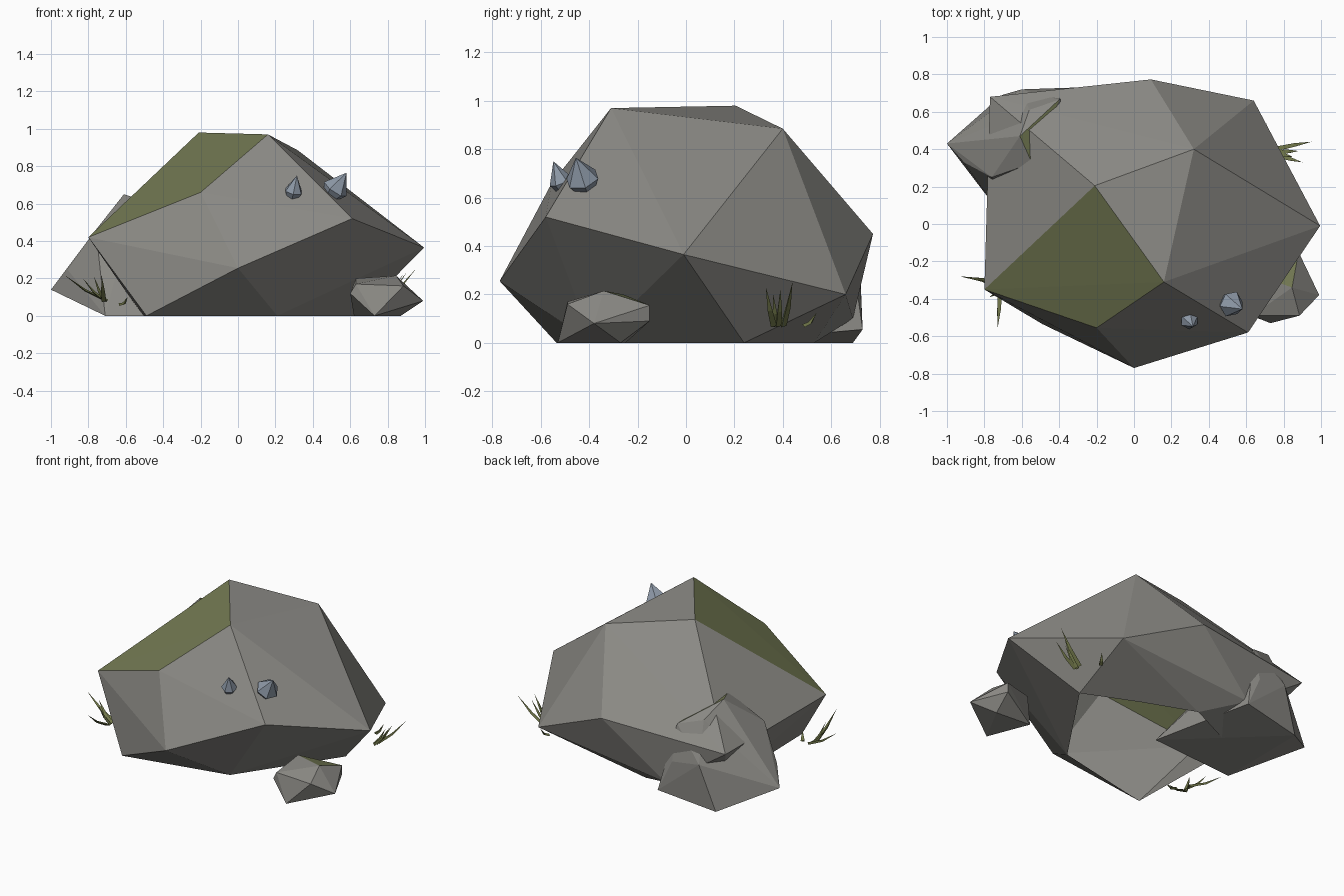
import bpy, bmesh
from mathutils import Vector
from math import cos, sin, pi

if "Cube" in bpy.data.objects:
    bpy.data.objects.remove(bpy.data.objects["Cube"])


def material(name, rgb):
    m = bpy.data.materials.new(name)
    m.diffuse_color = (*rgb, 1)
    m.use_nodes = True
    m.node_tree.nodes["Principled BSDF"].inputs["Base Color"].default_value = m.diffuse_color
    return m


STONE = material("stone", (0.26, 0.255, 0.235))
MOSS = material("moss", (0.17, 0.19, 0.085))
CRYSTAL = material("crystal", (0.27, 0.32, 0.39))
GRASS = material("grass", (0.17, 0.19, 0.07))


def finish(bm, name, mats):
    me = bpy.data.meshes.new(name)
    bm.to_mesh(me)
    bm.free()
    for m in mats:
        me.materials.append(m)
    ob = bpy.data.objects.new(name, me)
    bpy.context.collection.objects.link(ob)
    return ob


def rock(name, corners, moss_dir, limit=0.97, open_base=False):
    """Faceted stone: hull of its corners, mossy where it faces moss_dir."""
    bm = bmesh.new()
    for c in corners:
        bm.verts.new(c)
    bmesh.ops.convex_hull(bm, input=bm.verts[:])
    loose = [v for v in bm.verts if not v.link_faces]
    bmesh.ops.delete(bm, geom=loose, context='VERTS')
    bmesh.ops.recalc_face_normals(bm, faces=bm.faces[:])
    if open_base:
        base = [f for f in bm.faces if all(v.co.z < 0.001 for v in f.verts)]
        bmesh.ops.delete(bm, geom=base, context='FACES')
    d = Vector(moss_dir).normalized()
    for f in bm.faces:
        f.material_index = int(f.normal.dot(d) > limit)
    return finish(bm, name, [STONE, MOSS])


# Main boulder, hollow underneath
rock("boulder", [
    (0, -.77, .255), (.61, -.58, .52), (.16, -.31, .97), (-.2, -.555, .66),
    (-.8, -.35, .42), (-.21, .205, .98), (.32, .4, .885), (.64, .66, .2),
    (.995, -.01, .365), (.09, .773, .45), (-.77, .68, .4), (-.33, .69, .1),
    (-.49, -.535, 0), (.21, -.385, 0), (.635, .24, 0), (.27, .4, 0),
    (-.07, .53, 0), (-.51, .32, 0),
], (-.456, -.343, .82), open_base=True)

# Stone leaning on the back left
rock("back_stone", [
    (-.61, .47, .65), (-.545, .325, .628), (-.4, .665, .505), (-.56, .61, .55),
    (-.76, .25, .46), (-1, .43, .14), (-.91, .33, .245), (-.705, .69, 0),
    (-.3, .73, .055), (-.4, .72, .27), (-.6, .72, .3), (-.71, .05, 0), (-.09, .1, 0),
], (.54, .1, .84))

# Small stone at the front right
rock("side_stone", [
    (.73, -.53, 0), (.87, -.27, 0), (.62, -.25, 0), (.99, -.38, .08),
    (.88, -.15, .155), (.88, -.15, .09), (.63, -.26, .2), (.845, -.34, .215),
    (.6, -.48, .12), (.63, -.49, .17), (.885, -.49, .16),
], (.15, .2, .97))


def crystal(name, base, tip, radius, sides=6):
    """Pointed gem: narrow foot, wide waist, sharp tip."""
    base, tip = Vector(base), Vector(tip)
    rot = (tip - base).to_track_quat('Z', 'Y')
    length = (tip - base).length
    bm = bmesh.new()
    rings = []
    for r, h in ((.4, 0), (1, .4)):
        rings.append([bm.verts.new(base + rot @ Vector((
            radius * r * cos(2 * pi * i / sides),
            radius * r * sin(2 * pi * i / sides), length * h)))
            for i in range(sides)])
    top = bm.verts.new(tip)
    for i in range(sides):
        j = (i + 1) % sides
        bm.faces.new((rings[0][i], rings[0][j], rings[1][j], rings[1][i]))
        bm.faces.new((rings[1][i], rings[1][j], top))
    bm.faces.new(rings[0][::-1])
    return finish(bm, name, [CRYSTAL])


# Crystals on the front slope
crystal("large_crystal", (.48, -.41, .62), (.58, -.455, .765), .072)
crystal("small_crystal", (.285, -.495, .61), (.315, -.548, .75), .05)


def tuft(name, blades, width=.032):
    """Grass: each blade is a bent three-sided spike from root to tip."""
    bm = bmesh.new()
    for root, tip in blades:
        root, tip = Vector(root), Vector(tip)
        mid = root.lerp(tip, .5) + Vector((0, 0, -.015))
        rot = (tip - root).to_track_quat('Z', 'Y')
        rings = [[bm.verts.new(c + rot @ Vector((cos(a), sin(a) * .6, 0)) * w)
                  for a in (0, 2 * pi / 3, 4 * pi / 3)]
                 for c, w in ((root, width * .5), (mid, width * .4))]
        end = bm.verts.new(tip)
        for i in range(3):
            j = (i + 1) % 3
            bm.faces.new((rings[0][i], rings[0][j], rings[1][j], rings[1][i]))
            bm.faces.new((rings[1][i], rings[1][j], end))
    return finish(bm, name, [GRASS])


# Grass on both sides of the boulder
tuft("left_grass", [
    ((-.7, -.31, .08), (-.93, -.28, .22)), ((-.71, -.33, .08), (-.83, -.3, .2)),
    ((-.71, -.35, .08), (-.77, -.39, .21)), ((-.72, -.36, .08), (-.73, -.56, .22)),
    ((-.63, -.35, .06), (-.59, -.4, .1)),
])
tuft("right_grass", [
    ((.77, .4, .07), (.95, .44, .25)), ((.77, .38, .07), (.88, .39, .22)),
    ((.77, .36, .07), (.9, .33, .23)), ((.76, .37, .07), (.85, .36, .2)),
    ((.68, .49, .07), (.71, .54, .125)),
])
